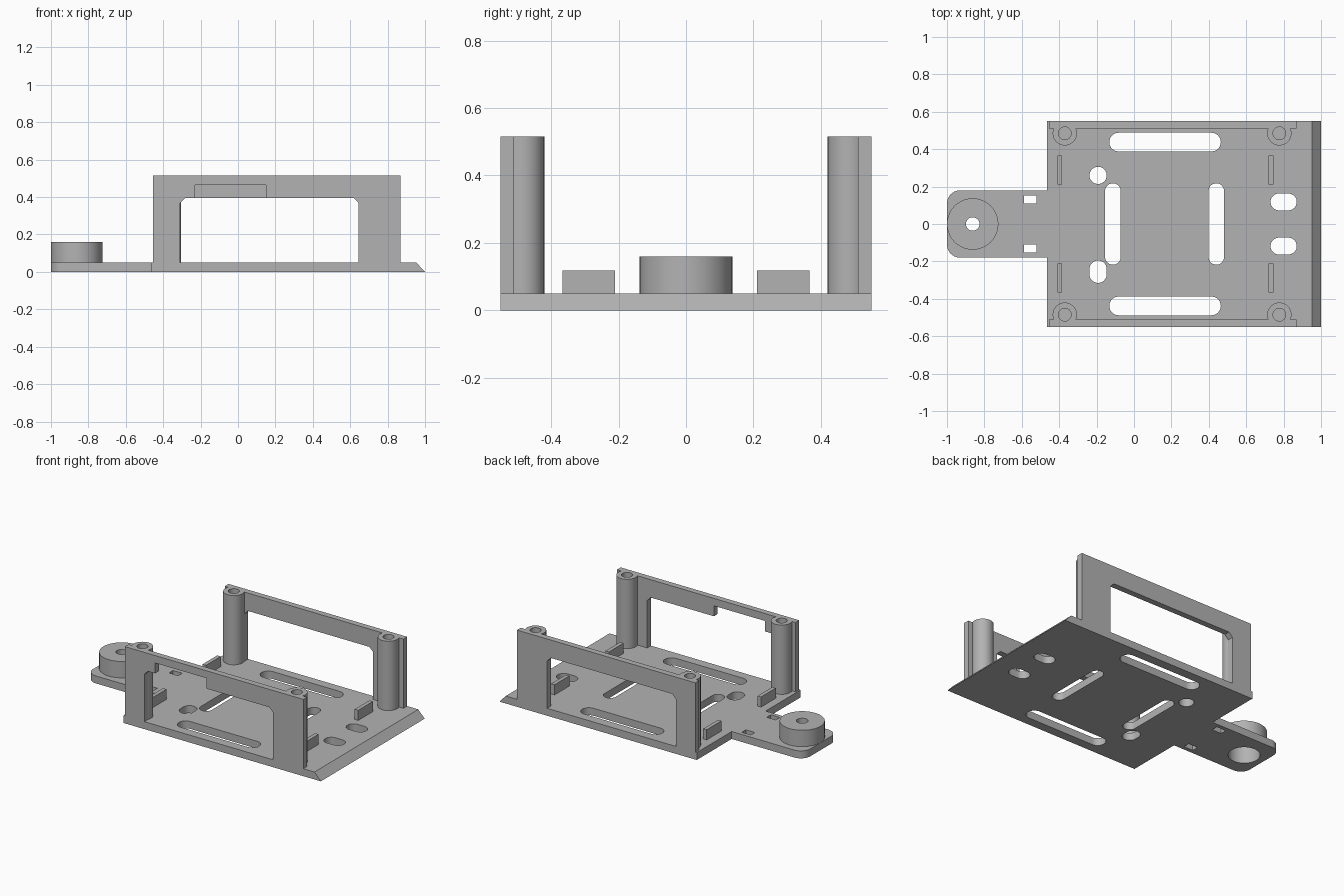
import bpy, bmesh
from math import cos, sin, pi

cube = bpy.data.objects.get("Cube")
if cube:
    bpy.data.objects.remove(cube)

grey = bpy.data.materials.new("plain grey")
grey.use_nodes = True
colour = (0.45, 0.45, 0.45, 1)
grey.diffuse_color = colour
grey.node_tree.nodes["Principled BSDF"].inputs["Base Color"].default_value = colour


def arc(cx, cy, r, start, steps=10):
    """Quarter turn, counter-clockwise."""
    return [(cx + r * cos(start + pi / 2 * i / steps), cy + r * sin(start + pi / 2 * i / steps))
            for i in range(steps + 1)]


def rounded(cx, cy, w, h, r):
    """Rectangle, slot or circle outline, depending on the corner radius."""
    if r == 0:
        return [(cx + sx * w / 2, cy + sy * h / 2) for sx, sy in ((1, 1), (-1, 1), (-1, -1), (1, -1))]
    dx, dy = w / 2 - r, h / 2 - r
    return (arc(cx + dx, cy + dy, r, 0) + arc(cx - dx, cy + dy, r, pi / 2)
            + arc(cx - dx, cy - dy, r, pi) + arc(cx + dx, cy - dy, r, 3 * pi / 2))


def circle(cx, cy, r):
    return rounded(cx, cy, 2 * r, 2 * r, r)


def prism(name, outlines, lo, hi, upright=False):
    """Extrude outlines along z, or along y when upright."""
    bm = bmesh.new()
    for pts in outlines:
        clean = []
        for p in pts:
            if all(abs(p[0] - q[0]) + abs(p[1] - q[1]) > 1e-5 for q in clean):
                clean.append(p)
        verts = [bm.verts.new((u, lo, v) if upright else (u, v, lo)) for u, v in clean]
        face = bm.faces.new(verts)
        ext = bmesh.ops.extrude_face_region(bm, geom=[face])
        move = (0, hi - lo, 0) if upright else (0, 0, hi - lo)
        bmesh.ops.translate(bm, vec=move,
                            verts=[g for g in ext["geom"] if isinstance(g, bmesh.types.BMVert)])
    bmesh.ops.recalc_face_normals(bm, faces=bm.faces[:])
    mesh = bpy.data.meshes.new(name)
    bm.to_mesh(mesh)
    bm.free()
    mesh.materials.append(grey)
    obj = bpy.data.objects.new(name, mesh)
    bpy.context.collection.objects.link(obj)
    return obj


def activate(obj):
    bpy.ops.object.select_all(action='DESELECT')
    obj.select_set(True)
    bpy.context.view_layer.objects.active = obj


def cut(obj, outlines, lo, hi):
    cutter = prism("cutter", outlines, lo, hi)
    cutter.hide_render = True
    mod = obj.modifiers.new("holes", 'BOOLEAN')
    mod.operation, mod.solver, mod.object = 'DIFFERENCE', 'EXACT', cutter
    activate(obj)
    bpy.ops.object.modifier_apply(modifier=mod.name)
    bpy.data.objects.remove(cutter)


def smooth(obj):
    activate(obj)
    bpy.ops.object.shade_smooth_by_angle(angle=pi / 6)


THICK, TOP, HALF, BOSS_X = 0.05, 0.515, 0.55, -0.8625

# Base plate with rounded tongue and sloping right edge
outline = [(1, -HALF), (1, HALF), (-0.465, HALF), (-0.465, 0.18)]
outline += arc(-0.93, 0.11, 0.07, pi / 2) + arc(-0.93, -0.11, 0.07, pi)
outline += [(-0.465, -0.18), (-0.465, -HALF)]
base = prism("base_plate", [outline], 0, THICK)
for v in base.data.vertices:
    if v.co.x > 0.99 and v.co.z > 0.01:
        v.co.x = 0.953

holes = [rounded(-0.113, 0, 0.083, 0.435, 0.0415), rounded(0.44, 0, 0.083, 0.435, 0.0415),
         circle(-0.192, 0.26, 0.046), rounded(-0.192, -0.255, 0.092, 0.12, 0.046)]
for s in (-1, 1):
    holes += [rounded(0.166, s * 0.438, 0.596, 0.1, 0.05),
              rounded(0.8, s * 0.118, 0.14, 0.09, 0.045),
              rounded(-0.555, s * 0.132, 0.068, 0.043, 0)]
holes.append(circle(BOSS_X, 0, 0.096))
cut(base, holes, -0.05, 0.1)
smooth(base)

# Round boss, recessed underneath, with a small through bore
boss = prism("tongue_boss", [circle(BOSS_X, 0, 0.1375)], THICK, 0.16)
cut(boss, [circle(BOSS_X, 0, 0.096)], 0, 0.11)
cut(boss, [circle(BOSS_X, 0, 0.036)], 0, 0.2)
smooth(boss)

for side, s in (("front", -1), ("back", 1)):
    # Side wall with chamfered opening; the front one has an extra notch
    c, left, right, head = 0.027, -0.31, 0.645, 0.395
    notch = [(-0.23, head), (-0.23, 0.465), (0.15, 0.465), (0.15, head)] if s < 0 else []
    profile = [(-0.455, THICK), (left, THICK), (left, head - c), (left + c, head)] + notch
    profile += [(right - c, head), (right, head - c), (right, THICK),
                (0.87, THICK), (0.87, TOP), (-0.455, TOP)]
    wall = prism(side + "_wall", [profile], *sorted((s * 0.51, s * HALF)), upright=True)
    bores = [circle(x, s * 0.485, 0.034) for x in (-0.37, 0.777)]
    cut(wall, bores, 0.2, 0.6)
    smooth(wall)

    for end, x in (("left", 0.777), ("right", -0.37)):
        # Screw pillar
        pillar = prism(f"{side}_{end}_pillar", [circle(x, s * 0.485, 0.065)], THICK, TOP)
        cut(pillar, [circle(x, s * 0.485, 0.034)], 0.2, 0.6)
        smooth(pillar)

    for end, x in (("left", 0.732), ("right", -0.397)):
        # Upright locating tab
        prism(f"{side}_{end}_tab", [rounded(x, s * 0.288, 0.026, 0.156, 0)], THICK, 0.118)
